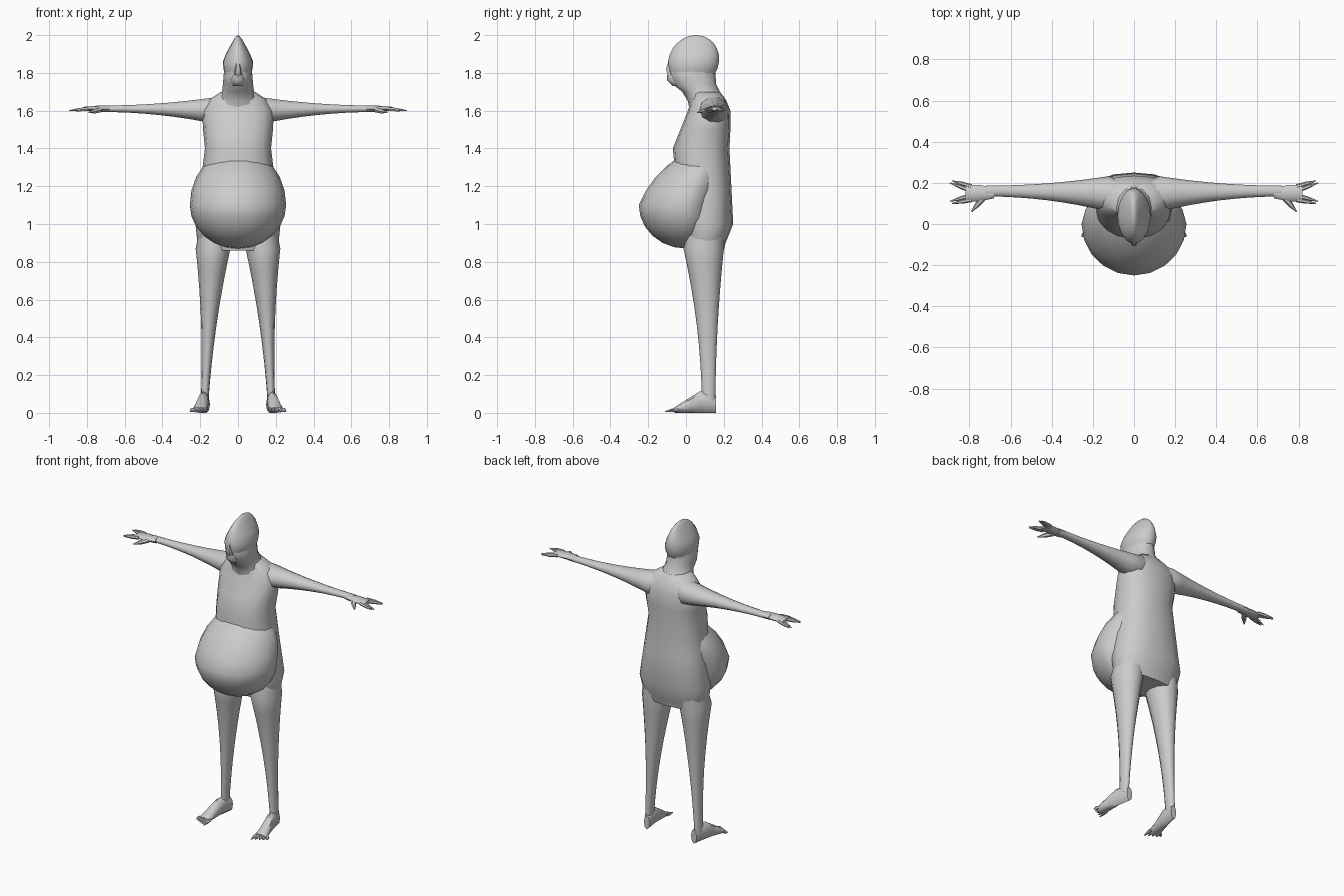
import bpy, bmesh, math
from mathutils import Vector

old = bpy.data.objects.get("Cube")
if old:
    bpy.data.objects.remove(old, do_unlink=True)

grey = bpy.data.materials.new("plain grey")
grey.use_nodes = True
tone = (.6, .6, .6, 1)
grey.diffuse_color = tone
grey.node_tree.nodes["Principled BSDF"].inputs["Base Color"].default_value = tone


def finish(name, bm, mirror=False):
    """Turn the mesh into a smooth grey object, optionally on both sides."""
    bmesh.ops.recalc_face_normals(bm, faces=bm.faces)
    mesh = bpy.data.meshes.new(name)
    bm.to_mesh(mesh)
    bm.free()
    mesh.materials.append(grey)
    obj = bpy.data.objects.new(name, mesh)
    bpy.context.collection.objects.link(obj)
    bpy.ops.object.select_all(action="DESELECT")
    obj.select_set(True)
    bpy.context.view_layer.objects.active = obj
    bpy.ops.object.shade_smooth_by_angle(angle=math.radians(50))
    if mirror:
        obj.modifiers.new("Mirror", "MIRROR").use_mirror_merge = False


def loft(name, sections, sides=12, square=1, mirror=False):
    """Skin elliptical rings, each given as (centre, first half axis, second half axis)."""
    bm = bmesh.new()
    rings = []
    for centre, first, second in sections:
        ring = []
        for i in range(sides):
            angle = math.tau * i / sides
            c, s = math.cos(angle), math.sin(angle)
            c = math.copysign(abs(c) ** square, c)
            s = math.copysign(abs(s) ** square, s)
            ring.append(bm.verts.new(Vector(centre) + Vector(first) * c + Vector(second) * s))
        rings.append(ring)
    for low, high in zip(rings, rings[1:]):
        for i in range(sides):
            j = (i + 1) % sides
            bm.faces.new((low[i], low[j], high[j], high[i]))
    bm.faces.new(rings[0])
    bm.faces.new(rings[-1])
    finish(name, bm, mirror)


def level(z, front, back, half_width, x=0):
    """Horizontal ring from its front, back and half width."""
    return (x, (front + back) / 2, z), (half_width, 0, 0), (0, (back - front) / 2, 0)


def digit(name, start, end, radius):
    """Finger or toe tapering to a point, on both sides."""
    start, end = Vector(start), Vector(end)
    side = (end - start).cross(Vector((0, 0, 1))).normalized()
    up = side.cross(end - start).normalized()
    loft(name, [(start.lerp(end, t), side * radius * size, up * radius * size)
                for t, size in ((0, 1), (.5, .9), (1, .2))], sides=6, mirror=True)


def ball(name, centre, radii, shape):
    """Sphere whose unit points are reshaped by a rule before scaling."""
    bm = bmesh.new()
    bmesh.ops.create_uvsphere(bm, u_segments=20, v_segments=12, radius=1)
    for vert in bm.verts:
        point = Vector(shape(*vert.co))
        vert.co = Vector(centre) + Vector(p * r for p, r in zip(point, radii))
    finish(name, bm)


def steps(start, end, count):
    return [start + (end - start) * i / (count - 1) for i in range(count)]


# Trunk from the seat up to the sloping shoulders
loft("torso", [level(*row) for row in (
    (.86, 0, .2, .19), (.9, -.01, .21, .215), (1, -.03, .25, .225), (1.2, -.05, .24, .2),
    (1.4, -.07, .23, .175), (1.5, -.03, .235, .185), (1.6, .01, .235, .19),
    (1.66, .03, .21, .15), (1.7, .03, .18, .09))],
    sides=16, square=.85)

# Heavy belly, taller above its middle, leaning back and flattened behind
ball("belly", (0, 0, 1.1), (.255, .25, .23),
     lambda x, y, z: (x, y * (.6 if y > 0 else 1) + .45 * max(z, 0), z * (1.3 if z > 0 else 1)))

# Thick neck with jaw, and a narrow head rising to a crest
loft("neck", [level(*row) for row in (
    (1.6, .02, .23, .14), (1.65, .01, .21, .11), (1.7, -.02, .18, .085),
    (1.74, -.07, .16, .08), (1.8, -.09, .155, .075), (1.86, -.07, .15, .06))])
ball("head", (0, .04, 1.86), (.08, .135, .14),
     lambda x, y, z: (x * (1 - .6 * max(z, 0)), y + .1 * z, z))
loft("nose", [level(*row) for row in (
    (1.79, -.1, -.05, .02), (1.82, -.11, -.05, .02), (1.88, -.09, -.05, .01))], sides=6)
loft("lips", [level(*row) for row in (
    (1.73, -.07, 0, .03), (1.76, -.1, 0, .04), (1.79, -.1, 0, .03))], sides=8)

# Outstretched arms that thin quickly past the shoulder
arm = [((.03, .12, 1.62), (0, .07, 0), (0, 0, .07))]
for x in steps(.12, .72, 9):
    swell = ((.72 - x) / .62) ** 2
    arm.append(((x, .16 - .015 * swell, 1.61 - .01 * swell),
                (0, .026 + .065 * swell, 0), (0, 0, .018 + .06 * swell)))
loft("arm", arm, sides=10, mirror=True)

# Flat palms, forked pairs of fingers and thumbs
loft("palm", [((x, .15, 1.61), (0, wide, 0), (0, 0, thick)) for x, wide, thick in (
    (.68, .025, .018), (.75, .04, .016), (.82, .04, .01))], sides=8, mirror=True)
for i, name in enumerate(("index", "middle", "ring", "little")):
    spread = i - 1.5
    fork = math.copysign(.04, spread)
    digit(name + "_finger", (.79, .15 + .022 * spread, 1.61),
          (.9 - .01 * abs(spread), .155 + fork + .01 * spread, 1.6), .011)
digit("thumb", (.73, .13, 1.605), (.79, .06, 1.59), .015)

# Legs swelling with the square of the height, tucked into the hips
leg = [level(z, .085 - .13 * z * z, .155 + .06 * z * z, .02 + .095 * z * z,
             x=.18 - .055 * z) for z in steps(.06, .87, 9)]
leg.append(level(1, .02, .2, .08, x=.12))
loft("leg", leg, mirror=True)

# Splayed feet, sloping from ankle to toes
foot = []
for t in steps(0, 1, 6):
    height = .09 + .1 * t if t < .3 else .17 - .14 * t
    foot.append(((.168 + .037 * t, .16 - .22 * t, height / 2),
                 (.02 + .022 * t, 0, 0), (0, 0, height / 2)))
loft("foot", foot, sides=8, mirror=True)
for i in range(5):
    x = .17 + .017 * i
    digit("toe_" + "abcde"[i], (x, -.045, .018), (x + .004 * i, -.11 + .012 * i, .008), .011)
